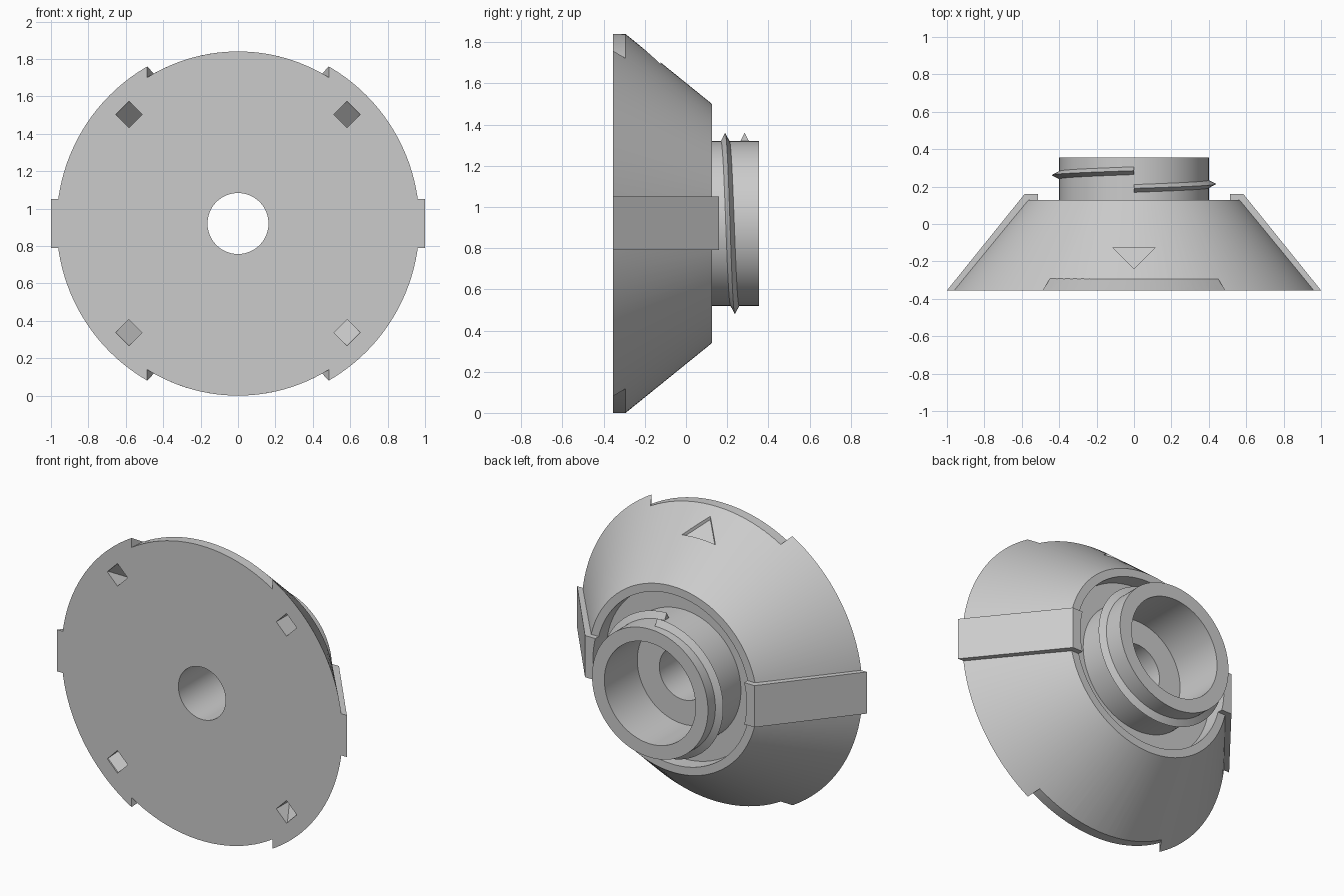
import bpy, bmesh, math
from mathutils import Vector

if "Cube" in bpy.data.objects:
    bpy.data.objects.remove(bpy.data.objects["Cube"])

CZ = 0.92            # height of the turning axis
FRONT, RIM = -0.355, 0.127
SEG = 128

grey = bpy.data.materials.new("grey_plastic")
grey.diffuse_color = (0.6, 0.6, 0.6, 1)
grey.use_nodes = True
grey.node_tree.nodes["Principled BSDF"].inputs["Base Color"].default_value = grey.diffuse_color


def loft(name, sections, cyclic=False):
    """Skin a list of equal-length point loops; cap the ends unless cyclic."""
    bm = bmesh.new()
    rings = [[bm.verts.new(p) for p in s] for s in sections]
    n = len(rings[0])
    pairs = list(zip(rings, rings[1:]))
    if cyclic:
        pairs.append((rings[-1], rings[0]))
    else:
        bm.faces.new(rings[0])
        bm.faces.new(rings[-1])
    for a, b in pairs:
        for i in range(n):
            j = (i + 1) % n
            bm.faces.new((a[i], a[j], b[j], b[i]))
    bmesh.ops.recalc_face_normals(bm, faces=bm.faces)
    mesh = bpy.data.meshes.new(name)
    bm.to_mesh(mesh)
    bm.free()
    mesh.materials.append(grey)
    obj = bpy.data.objects.new(name, mesh)
    bpy.context.collection.objects.link(obj)
    return obj


def polar(r, a, y):
    """Point at radius r, angle a (clockwise from the top, +x first)."""
    return Vector((r * math.sin(a), y, CZ + r * math.cos(a)))


def revolve(name, profile):
    return loft(name, [[polar(r, math.tau * i / SEG, y) for r, y in profile]
                       for i in range(SEG)], cyclic=True)


def combine(obj, tool, operation):
    tool.hide_render = True
    mod = obj.modifiers.new(operation, 'BOOLEAN')
    mod.operation, mod.solver, mod.object = operation, 'EXACT', tool
    bpy.context.view_layer.objects.active = obj
    bpy.ops.object.modifier_apply(modifier=mod.name)
    bpy.data.objects.remove(tool)


def cone_r(y):
    return 0.97 + (0.58 - 0.97) * (y - FRONT) / (RIM - FRONT)


# Conical body with the sunken ring, neck and stepped bore
body = revolve("cone_body", [
    (0.163, FRONT), (0.97, FRONT), (0.58, RIM), (0.53, RIM), (0.53, 0.03),
    (0.40, 0.03), (0.40, 0.355), (0.315, 0.355), (0.315, 0.03), (0.163, 0.03)])

# Flat grip ribs on both sides, trimmed to the rim's inner curve
for s in (-1, 1):
    outline = [(1.0, FRONT), (0.585, 0.16), (0.47, 0.16), (0.47, 0.07), (0.80, FRONT)]
    rib = loft("side_rib", [[(s * x, y, CZ + z) for x, y in outline] for z in (-0.13, 0.13)])
    trim = loft("rib_trim", [[polar(0.53, math.tau * i / SEG, y) for i in range(SEG)]
                             for y in (0.03, 0.3)])
    combine(rib, trim, 'DIFFERENCE')
    combine(body, rib, 'UNION')

# Shallow edge recesses at top and bottom with slanted ends
for s in (-1, 1):
    loops = []
    for y, w in ((-0.37, 0.494), (-0.26, 0.431)):
        xs = [w * (i / 12 - 1) for i in range(25)]
        loops.append([(x, y, CZ + s * math.sqrt(0.92 ** 2 - x * x)) for x in xs]
                     + [(w, y, CZ + s * 1.1), (-w, y, CZ + s * 1.1)])
    combine(body, loft("edge_recess", loops), 'DIFFERENCE')

# Square pockets in the front face with floors sloping like the cone
for sx in (-1, 1):
    for sz in (-1, 1):
        out = Vector((sx, 0, sz)).normalized()
        side = Vector((-sz, 0, sx)).normalized()
        mid = Vector((0, 0, CZ)) + out * 0.825
        corners = [(-0.05, -0.05), (0.05, -0.05), (0.05, 0.05), (-0.05, 0.05)]
        loops = [[mid + out * u + side * v + Vector((0, y(u), 0)) for u, v in corners]
                 for y in (lambda u: FRONT - 0.05,
                           lambda u: FRONT + 0.07 - 1.23 * u)]
        combine(body, loft("pocket", loops), 'DIFFERENCE')

# Sunken triangle marker on the upper side
marks = [(-0.115, -0.125), (0.115, -0.125), (0.0, -0.24)]
loops = [[(x, y, CZ + math.sqrt(cone_r(y) ** 2 - x * x) + d) for x, y in marks]
         for d in (0.1, -0.02)]
combine(body, loft("triangle_marker", loops), 'DIFFERENCE')

# One-turn screw thread around the neck
turns = []
for i in range(SEG + 1):
    t = i / SEG
    y = 0.19 + 0.095 * t
    turns.append([polar(r, math.tau * t, y + dy)
                  for r, dy in ((0.39, -0.026), (0.44, 0), (0.39, 0.026))])
thread = loft("neck_thread", turns)

for obj in (body, thread):
    bpy.ops.object.select_all(action='DESELECT')
    obj.select_set(True)
    bpy.context.view_layer.objects.active = obj
    bpy.ops.object.shade_smooth_by_angle(angle=math.radians(25))
